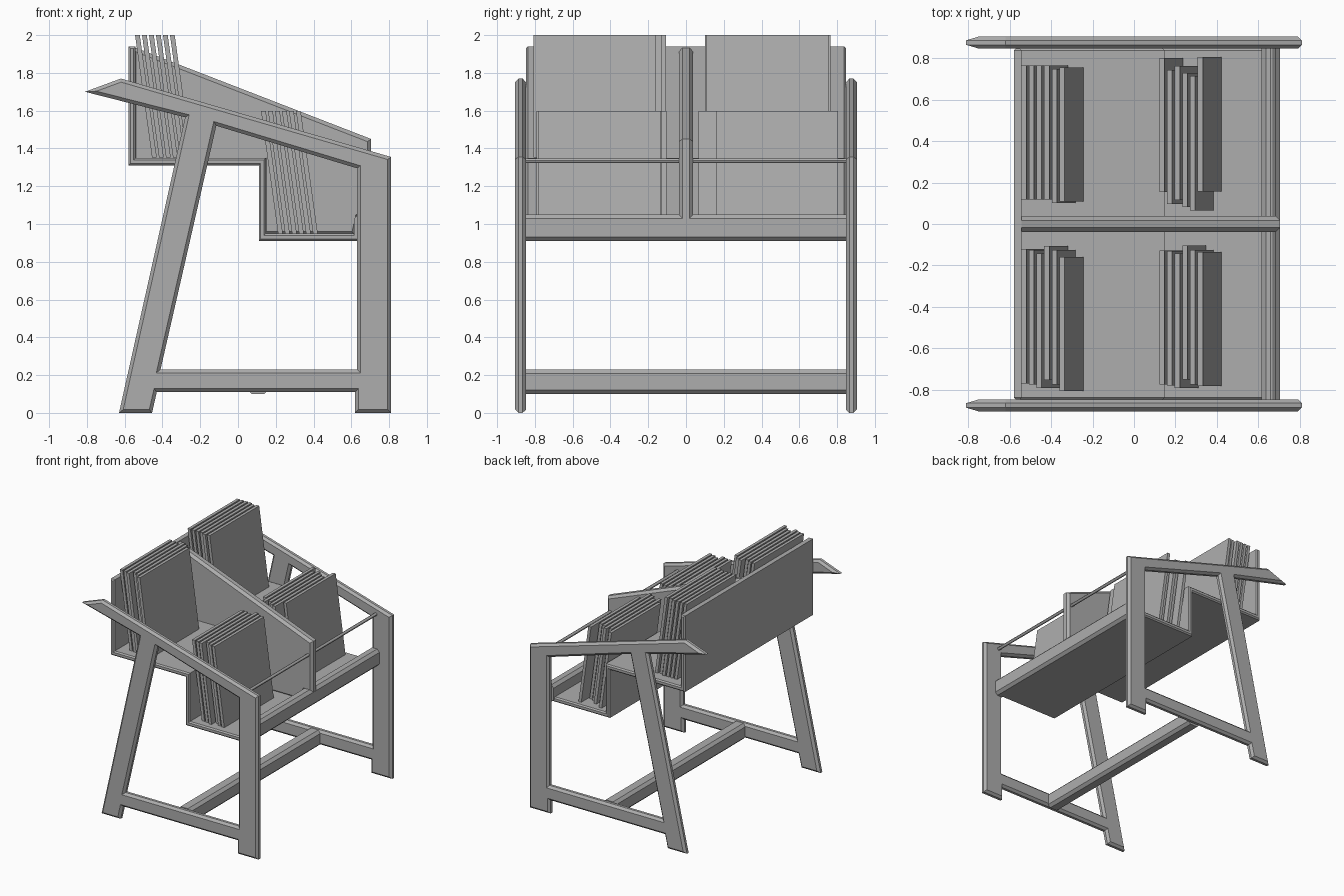
import bpy
import math

cube = bpy.data.objects.get("Cube")
if cube:
    bpy.data.objects.remove(cube, do_unlink=True)

# One matte grey for the whole rack
grey = bpy.data.materials.new("plain_grey")
grey.use_nodes = True
COLOUR = (0.42, 0.42, 0.42, 1)
grey.diffuse_color = COLOUR
grey.node_tree.nodes["Principled BSDF"].inputs["Base Color"].default_value = COLOUR


def profile(name, loops, y, thickness, chamfer=0.0):
    """Extrude closed XZ outlines (inner loops are holes) along y, with chamfered rims."""
    curve = bpy.data.curves.new(name + "_outline", "CURVE")
    curve.dimensions = "2D"
    curve.fill_mode = "BOTH"
    curve.extrude = thickness / 2 - chamfer
    curve.bevel_depth = chamfer
    curve.bevel_resolution = 0
    curve.offset = -chamfer
    for loop in loops:
        spline = curve.splines.new("POLY")
        spline.points.add(len(loop) - 1)
        for point, (x, z) in zip(spline.points, loop):
            point.co = (x, z, 0, 1)
        spline.use_cyclic_u = True
    temp = bpy.data.objects.new(name + "_temp", curve)
    bpy.context.collection.objects.link(temp)
    graph = bpy.context.evaluated_depsgraph_get()
    mesh = bpy.data.meshes.new_from_object(temp.evaluated_get(graph))
    bpy.data.objects.remove(temp, do_unlink=True)
    mesh.name = name
    mesh.materials.clear()
    mesh.materials.append(grey)
    for poly in mesh.polygons:
        poly.use_smooth = False
    obj = bpy.data.objects.new(name, mesh)
    bpy.context.collection.objects.link(obj)
    obj.rotation_euler.x = math.pi / 2
    obj.location.y = y
    return obj


def bar_outline(x0, x1, z0, z1, c):
    """Rectangle with cut corners."""
    return [(x0 + c, z0), (x1 - c, z0), (x1, z0 + c), (x1, z1 - c),
            (x1 - c, z1), (x0 + c, z1), (x0, z1 - c), (x0, z0 + c)]


# Side frames: slanted rear leg, upright front leg, sloping top and low stretcher
frame_outer = [(-0.63, 0), (-0.455, 0), (-0.43, 0.11), (0.62, 0.11), (0.62, 0),
               (0.81, 0), (0.81, 1.355), (-0.62, 1.77), (-0.81, 1.70), (-0.28, 1.565)]
frame_window = [(-0.41, 0.23), (0.63, 0.23), (0.63, 1.295), (-0.115, 1.52)]
for side, sign in (("left", 1), ("right", -1)):
    profile(side + "_frame", [frame_outer, frame_window], sign * 0.876, 0.058, 0.018)

# Stepped shelf with tall back panel
shelf = [(-0.58, 1.31), (0.11, 1.31), (0.11, 0.91), (0.64, 0.91), (0.64, 0.95),
         (0.148, 0.95), (0.148, 1.35), (-0.542, 1.35), (-0.542, 1.94), (-0.58, 1.94)]
profile("stepped_shelf", [shelf], 0, 1.695, 0.01)

# Central divider
divider = [(-0.56, 1.94), (-0.56, 1.33), (0.13, 1.33), (0.13, 0.94),
           (0.62, 0.94), (0.64, 1.03), (0.705, 1.03), (0.705, 1.45)]
profile("divider", [divider], 0, 0.076, 0.02)

# Cross members between the frames
profile("front_rail", [bar_outline(0.615, 0.705, 0.91, 1.05, 0.022)], 0, 1.71)
profile("floor_stretcher", [bar_outline(0.05, 0.16, 0.10, 0.23, 0.022)], 0, 1.71)

# Thin front rod
bpy.ops.mesh.primitive_cylinder_add(vertices=12, radius=0.013, depth=1.71,
                                    location=(0.67, 0, 1.335),
                                    rotation=(math.pi / 2, 0, 0))
rod = bpy.context.object
rod.name = "front_rod"
rod.data.materials.append(grey)
bpy.ops.object.shade_smooth_by_angle()

# Leaning sleeves: top x, base z, and the centre of each sleeve across the shelf
stacks = {
    "back_left": (-0.545, 1.352, (0.442, 0.442, 0.442, 0.442, 0.425, 0.432)),
    "back_right": (-0.545, 1.352, (-0.445, -0.45, -0.467, -0.43, -0.45, -0.483)),
    "front_left": (0.122, 0.95, (0.478, 0.42, 0.44, 0.405, 0.39, 0.482)),
    "front_right": (0.122, 0.95, (-0.452, -0.455, -0.467, -0.427, -0.45, -0.458)),
}
SIZE, LEAN, PITCH, THICK = 0.648, 0.09, 0.037, 0.025
for stack, (x_top, base, centres) in stacks.items():
    for i, y in enumerate(centres):
        x = x_top + i * PITCH
        outline = [(x + LEAN, base), (x + LEAN + THICK, base),
                   (x + THICK, base + SIZE), (x, base + SIZE)]
        profile(f"{stack}_sleeve_{i + 1}", [outline], y, SIZE)
